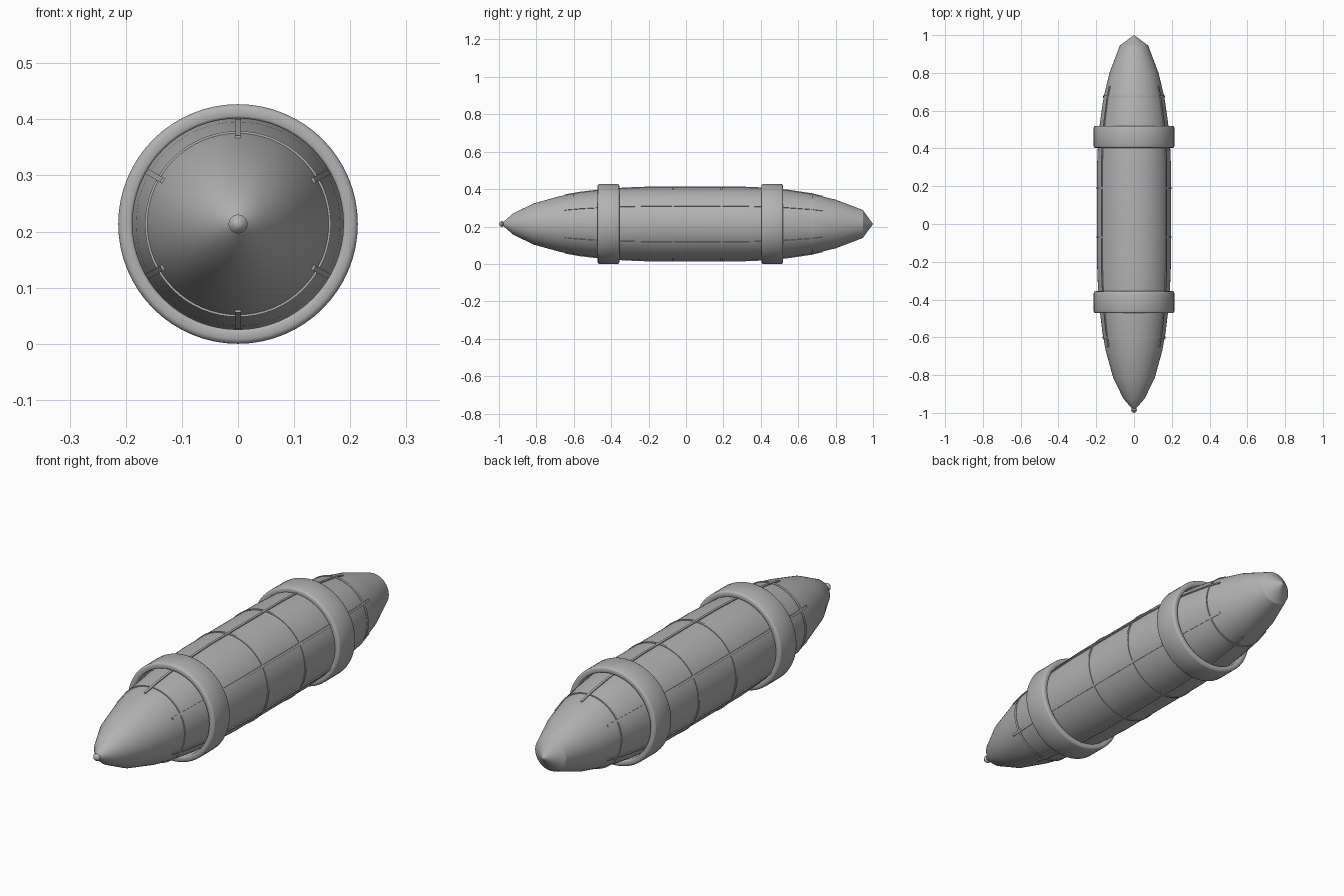
import bpy, bmesh, math

if "Cube" in bpy.data.objects:
    bpy.data.objects.remove(bpy.data.objects["Cube"])

ZC = 0.2135   # height of the long axis
grey = bpy.data.materials.new("mid grey")
grey.diffuse_color = (0.45, 0.45, 0.45, 1)
grey.use_nodes = True
grey.node_tree.nodes["Principled BSDF"].inputs["Base Color"].default_value = grey.diffuse_color


def finish(name, bm, angle=30):
    bmesh.ops.remove_doubles(bm, verts=bm.verts, dist=1e-5)
    bmesh.ops.recalc_face_normals(bm, faces=bm.faces)
    me = bpy.data.meshes.new(name)
    bm.to_mesh(me)
    bm.free()
    me.materials.append(grey)
    ob = bpy.data.objects.new(name, me)
    bpy.context.collection.objects.link(ob)
    bpy.ops.object.select_all(action='DESELECT')
    ob.select_set(True)
    bpy.context.view_layer.objects.active = ob
    bpy.ops.object.shade_smooth_by_angle(angle=math.radians(angle))
    return ob


def lathe(name, profile, closed=False, n=64, angle=30):
    """Spin (y, radius) points round the long axis."""
    bm = bmesh.new()
    rows = []
    for y, r in profile:
        rows.append([bm.verts.new((r * math.sin(2 * math.pi * i / n), y,
                                   ZC + r * math.cos(2 * math.pi * i / n))) for i in range(n)]
                    if r > 0 else [bm.verts.new((0, y, ZC))] * n)
    pairs = list(zip(rows, rows[1:]))
    if closed:
        pairs.append((rows[-1], rows[0]))
    for a, b in pairs:
        for i in range(n):
            j = (i + 1) % n
            bm.faces.new(list(dict.fromkeys((a[i], a[j], b[j], b[i]))))
    return finish(name, bm, angle)


# Hull
HULL = [(-0.985, 0), (-0.98, 0.008), (-0.925, 0.056), (-0.815, 0.11), (-0.67, 0.15),
        (-0.57, 0.168), (-0.45, 0.182), (-0.33, 0.191), (-0.2, 0.196), (0.3, 0.196),
        (0.42, 0.191), (0.54, 0.18), (0.67, 0.161), (0.8, 0.13), (0.945, 0.075),
        (0.995, 0.007), (1.0, 0)]
lathe("hull", HULL)


def hull_radius(y):
    for (y0, r0), (y1, r1) in zip(HULL, HULL[1:]):
        if y0 <= y <= y1:
            return r0 + (r1 - r0) * (y - y0) / (y1 - y0)
    return 0


# Nose bead
lathe("nose_bead", [(-1.0, 0), (-0.995, 0.01), (-0.985, 0.017), (-0.975, 0.01), (-0.968, 0)], n=16)

# Two heavy collars with rounded edges
for name, y in (("front_collar", -0.414), ("rear_collar", 0.461)):
    h, ro, ri, b = 0.058, 0.2135, 0.188, 0.009
    sec = []
    for sy, r, t0 in ((1, ro, 0), (-1, ro, 90), (-1, ri, 180), (1, ri, 270)):
        bb = b if r == ro else 0.005
        cy, cr = y + sy * (h - bb), (r - bb if r == ro else r + bb)
        order = (90, 45, 0) if sy * (1 if r == ro else -1) < 0 else (0, 45, 90)
        for a in order:
            a = math.radians(a)
            sec.append((cy + sy * bb * math.cos(a),
                        cr + (1 if r == ro else -1) * bb * math.sin(a)))
    lathe(name, sec, closed=True, angle=50)

# Thin hoops
for k, y in enumerate((-0.6, -0.07, 0.19, 0.675)):
    r = hull_radius(y)
    lathe(f"hoop_{k + 1}", [(y - 0.005, r - 0.006), (y - 0.005, r + 0.003),
                            (y + 0.005, r + 0.003), (y + 0.005, r - 0.006)], closed=True)

# Six lengthwise battens that follow the hull
ys = [-0.65] + [y for y, r in HULL if -0.64 < y < 0.72] + [0.73]
for k in range(6):
    t = math.radians(60 * k)
    bm = bmesh.new()
    rows = []
    for y in ys:
        r = hull_radius(y)
        row = []
        for u, w in ((-0.005, -0.008), (-0.005, 0.004), (0.005, 0.004), (0.005, -0.008)):
            q = r + w
            row.append(bm.verts.new((q * math.sin(t) + u * math.cos(t), y,
                                     ZC + q * math.cos(t) - u * math.sin(t))))
        rows.append(row)
    for a, b in zip(rows, rows[1:]):
        for i in range(4):
            j = (i + 1) % 4
            bm.faces.new((a[i], a[j], b[j], b[i]))
    bm.faces.new(rows[0])
    bm.faces.new(rows[-1])
    finish(f"batten_{k + 1}", bm)
